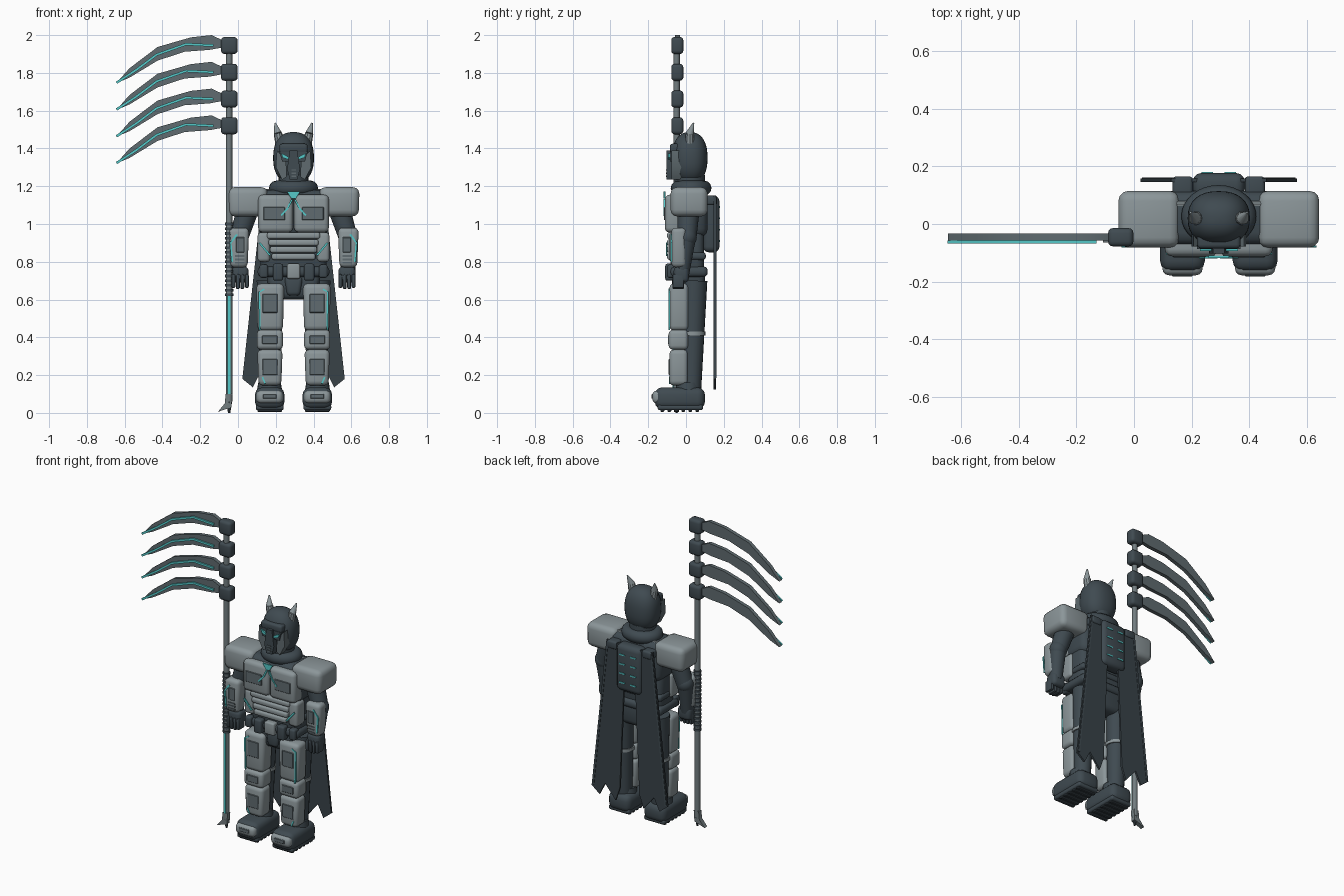
import bpy, bmesh, math
from mathutils import Vector, Matrix

C = 0.294  # centre line of the figure


def mat(name, r, g, b):
    m = bpy.data.materials.new(name)
    m.diffuse_color = (r, g, b, 1)
    return m


DARK = mat("dark slate", 0.050, 0.069, 0.082)
LIGHT = mat("light grey armour", 0.26, 0.305, 0.32)
MID = mat("mid grey panel", 0.115, 0.147, 0.160)
TEAL = mat("teal glow", 0.09, 0.58, 0.58)
CLOTH = mat("cape cloth", 0.040, 0.054, 0.064)
STEEL = mat("shaft steel", 0.17, 0.205, 0.216)


def finish(bm, name, m, angle=35):
    bmesh.ops.recalc_face_normals(bm, faces=bm.faces[:])
    me = bpy.data.meshes.new(name)
    bm.to_mesh(me)
    bm.free()
    ob = bpy.data.objects.new(name, me)
    bpy.context.collection.objects.link(ob)
    me.materials.append(m)
    bpy.context.view_layer.objects.active = ob
    ob.select_set(True)
    bpy.ops.object.shade_smooth_by_angle(angle=math.radians(angle))
    ob.select_set(False)
    return ob


def box(name, x, y, z, m, bev=0.01, taper=1.0, seg=3):
    """Rounded box from (min, max) ranges; taper scales the bottom in x."""
    bm = bmesh.new()
    bmesh.ops.create_cube(bm, size=1)
    for v in bm.verts:
        k = taper if v.co.z < 0 else 1
        v.co = Vector([(r[0] + r[1]) / 2 + c * (r[1] - r[0])
                       for r, c in zip((x, y, z), (v.co.x * k, v.co.y, v.co.z))])
    if bev:
        bmesh.ops.bevel(bm, geom=bm.edges[:], offset=bev, segments=seg, profile=0.5, affect='EDGES')
    return finish(bm, name, m)


def ball(name, c, r, m, p=1.0):
    """Ellipsoid; p below 1 makes it boxier."""
    bm = bmesh.new()
    bmesh.ops.create_uvsphere(bm, u_segments=32, v_segments=20, radius=1)
    for v in bm.verts:
        v.co = Vector([c[i] + r[i] * math.copysign(abs(v.co[i]) ** p, v.co[i]) for i in range(3)])
    return finish(bm, name, m, 60)


def limb(name, a, b, r0, r1, m, n=20):
    a, b = Vector(a), Vector(b)
    bm = bmesh.new()
    rot = (b - a).to_track_quat('Z', 'Y').to_matrix().to_4x4()
    bmesh.ops.create_cone(bm, cap_ends=True, segments=n, radius1=r0, radius2=r1,
                          depth=(b - a).length, matrix=Matrix.Translation((a + b) / 2) @ rot)
    return finish(bm, name, m)


def plate(name, pts, y, m):
    """Outline in x,z extruded between two y values."""
    bm = bmesh.new()
    f = bm.faces.new([bm.verts.new((px, y[0], pz)) for px, pz in pts])
    ext = bmesh.ops.extrude_face_region(bm, geom=[f])["geom"]
    for v in ext:
        if isinstance(v, bmesh.types.BMVert):
            v.co.y = y[1]
    return finish(bm, name, m)


def line(name, pts, w, y, m=TEAL, depth=0.008):
    """Thin glowing strip along a path in x,z, front at y."""
    P = [Vector(p) for p in pts]
    a, b = [], []
    for i, p in enumerate(P):
        d = (P[min(i + 1, len(P) - 1)] - P[max(i - 1, 0)]).normalized()
        n = Vector((-d.y, d.x)) * w / 2
        a.append(p + n)
        b.append(p - n)
    return plate(name, [tuple(p) for p in a + b[::-1]], (y, y + depth), m)


# --- polearm ---
SX, SY = -0.047, -0.05
limb("shaft", (SX, SY, 0.06), (SX, SY, 1.95), 0.017, 0.017, STEEL, 12)
line("shaft_strip", [(SX, 0.10), (SX, 0.62)], 0.016, SY - 0.021)
for i in range(16):
    z = 0.625 + i * 0.025
    limb("grip_ring", (SX, SY, z - 0.007), (SX, SY, z + 0.007), 0.023, 0.023, DARK, 12)
plate("foot_spike", [(-0.03, 0.10), (-0.065, 0.10), (-0.07, 0.05), (-0.107, 0.005), (-0.035, 0.03)],
      (SY - 0.014, SY + 0.014), STEEL)
limb("foot_point", (SX, SY, 0.06), (SX, SY, 0.0), 0.016, 0.006, DARK, 8)
EDGE = [(-0.08, 1.972), (-0.14, 2.0), (-0.25, 1.988), (-0.426, 1.937), (-0.574, 1.825), (-0.645, 1.745),
        (-0.574, 1.775), (-0.426, 1.865), (-0.283, 1.912), (-0.15, 1.922), (-0.08, 1.935)]
GLOW = [(-0.13, 1.945), (-0.275, 1.952), (-0.43, 1.897), (-0.54, 1.815), (-0.643, 1.748)]
for i in range(4):
    d = 0.1417 * i
    box("blade_hub", (-0.09, -0.002), (-0.078, -0.014), (1.90 - d, 1.99 - d), DARK, 0.018)
    plate("blade", [(x, z - d) for x, z in EDGE], (-0.057, -0.033), MID)
    line("blade_glow", [(x, z - d) for x, z in GLOW], 0.013, -0.067, depth=0.0095)

# --- head ---
ball("helmet", (C, 0.02, 1.35), (0.108, 0.094, 0.137), DARK, 0.85)
box("brow", (C - 0.075, C + 0.075), (-0.085, 0.0), (1.375, 1.425), DARK, 0.014)
plate("muzzle", [(C - 0.02, 1.39), (C + 0.02, 1.39), (C + 0.034, 1.29), (C + 0.02, 1.235),
                 (C - 0.02, 1.235), (C - 0.034, 1.29)], (-0.102, 0), DARK)
for i in range(3):
    box("muzzle_vent", (C - 0.012, C + 0.012), (-0.106, -0.1), (1.25 + i * .016, 1.257 + i * .016), MID, 0)

# --- neck, torso and hips ---
bm = bmesh.new()
N, K = 32, 12
ring = [[bm.verts.new((C + (0.09 + 0.04 * math.cos(q)) * math.cos(t),
                       0.027 + (0.068 + 0.04 * math.cos(q)) * math.sin(t), 1.19 + 0.04 * math.sin(q)))
         for q in [j * math.tau / K for j in range(K)]] for t in [i * math.tau / N for i in range(N)]]
for i in range(N):
    for j in range(K):
        bm.faces.new((ring[i][j], ring[(i + 1) % N][j], ring[(i + 1) % N][(j + 1) % K], ring[i][(j + 1) % K]))
finish(bm, "collar", DARK, 60)
limb("neck", (C, 0.02, 1.1), (C, 0.02, 1.26), 0.08, 0.08, DARK)
box("chest_core", (C - 0.2, C + 0.2), (-0.075, 0.115), (0.93, 1.18), DARK, 0.045, 0.9)
box("waist", (C - 0.175, C + 0.175), (-0.065, 0.095), (0.72, 1.0), DARK, 0.04)
box("pelvis", (C - 0.15, C + 0.15), (-0.06, 0.1), (0.6, 0.76), DARK, 0.035, 0.8)
box("belt", (C - 0.19, C + 0.19), (-0.085, 0.115), (0.72, 0.775), DARK, 0.022)
box("back_belt", (C - 0.185, C + 0.185), (0.0, 0.105), (0.81, 0.85), DARK, 0.015)
box("buckle", (C - 0.035, C + 0.035), (-0.105, -0.06), (0.71, 0.79), LIGHT, 0.01)
box("codpiece", (C - 0.05, C + 0.05), (-0.075, 0.0), (0.62, 0.72), DARK, 0.02, 0.7)
for i in range(4):
    w = 0.14 - 0.008 * (3 - i)
    box("belly_band", (C - w, C + w), (-0.1, -0.03), (0.81 + i * .037, 0.845 + i * .037), LIGHT, 0.012)
plate("throat_glow", [(C - 0.035, 1.172), (C + 0.035, 1.172), (C + 0.012, 1.135), (C - 0.012, 1.135)],
      (-0.118, -0.109), TEAL)

# --- backpack ---
box("backpack", (C - 0.09, C + 0.09), (0.09, 0.177), (0.85, 1.15), DARK, 0.03)
for i in range(4):
    z = 0.91 + i * 0.06
    for s in (-1, 1):
        line("backpack_light", [(C + s * 0.02, z), (C + s * 0.06, z)], 0.008, 0.173)

# --- mirrored parts ---
for s in (-1, 1):
    def X(a, b, s=s):
        return tuple(sorted((C + s * a, C + s * b)))

    def M(pts, s=s):
        return [(C + s * x, z) for x, z in pts]

    # helmet horns and face
    limb("horn_base", (C + s * 0.07, 0.02, 1.42), (C + s * 0.083, 0.02, 1.48), 0.026, 0.022, LIGHT, 10)
    limb("horn", (C + s * 0.083, 0.02, 1.478), (C + s * 0.098, 0.04, 1.535), 0.022, 0.004, LIGHT, 10)
    plate("cheek", M([(0.04, 1.34), (0.088, 1.39), (0.094, 1.30), (0.06, 1.235), (0.036, 1.25)]),
          (-0.078, 0.0), MID)
    plate("eye", M([(0.018, 1.348), (0.03, 1.342), (0.058, 1.352), (0.066, 1.374), (0.045, 1.366)]),
          (-0.094, -0.085), TEAL)
    plate("eye_socket", M([(0.01, 1.33), (0.06, 1.33), (0.075, 1.385), (0.01, 1.385)]), (-0.086, 0), DARK)
    # chest armour
    box("chest_plate", X(0.003, 0.187), (-0.112, -0.02), (0.955, 1.155), LIGHT, 0.025)
    box("chest_panel", X(0.045, 0.16), (-0.116, -0.108), (1.02, 1.09), MID, 0.003, seg=1)
    line("chest_glow", M([(0.008, 1.13), (0.03, 1.085), (0.065, 1.045)]), 0.009, -0.119)
    box("side_plate", X(0.125, 0.19), (-0.09, 0.0), (0.80, 0.955), LIGHT, 0.018)
    line("side_glow", M([(0.18, 0.90), (0.15, 0.865), (0.125, 0.835)]), 0.01, -0.105)
    limb("shoulder_strap", (C + s * 0.1, 0.07, 1.172), (C + s * 0.19, 0.07, 1.172), 0.012, 0.012, LIGHT, 10)
    box("belt_pouch", X(0.055, 0.11), (-0.11, -0.06), (0.70, 0.79), DARK, 0.012)
    box("hip_pouch", X(0.135, 0.18), (-0.1, -0.05), (0.715, 0.785), DARK, 0.012)
    # shoulder and arm
    box("pauldron", X(0.135, 0.349), (-0.082, 0.115), (1.04, 1.195), LIGHT, 0.035, 0.97)
    limb("upper_arm", (C + s * 0.292, 0.005, 0.92), (C + s * 0.235, 0.015, 1.1), 0.05, 0.06, DARK)
    ball("elbow", (C + s * 0.292, 0.005, 0.93), (0.052, 0.052, 0.055), DARK)
    limb("forearm", (C + s * 0.288, -0.02, 0.74), (C + s * 0.292, 0.003, 0.93), 0.038, 0.05, DARK)
    box("forearm_plate", X(0.235, 0.345), (-0.078, 0.002), (0.77, 0.98), LIGHT, 0.024, 0.85)
    box("forearm_panel", X(0.26, 0.305), (-0.082, -0.074), (0.85, 0.93), MID, 0.003, seg=1)
    for i in range(3):
        box("wrist_slot", X(0.26, 0.31), (-0.082, -0.075), (0.79 + i * .018, 0.799 + i * .018), MID, 0)
    line("forearm_glow", M([(0.30, 0.945), (0.333, 0.90), (0.325, 0.80)]), 0.01, -0.082)
    box("palm", X(0.238, 0.328), (-0.065, 0.015), (0.69, 0.775), DARK, 0.022)
    for i in range(4):
        a = 0.237 + i * 0.0235
        box("finger", X(a, a + 0.021), (-0.072, -0.01), (0.652 + 0.006 * abs(i - 1.5), 0.735), DARK, 0.009, seg=2)
    # leg
    L = 0.127
    limb("leg", (C + s * L, 0.03, 0.08), (C + s * L, 0.045, 0.70), 0.048, 0.068, DARK)
    box("thigh_plate", X(0.05, 0.197), (-0.088, 0.015), (0.435, 0.685), LIGHT, 0.026, 0.92)
    box("thigh_panel", X(0.085, 0.165), (-0.092, -0.084), (0.53, 0.63), MID, 0.003, seg=1)
    line("thigh_glow", M([(0.155, 0.655), (0.181, 0.64), (0.178, 0.44)]), 0.009, -0.093)
    box("knee_plate", X(0.056, 0.194), (-0.092, 0.012), (0.335, 0.44), LIGHT, 0.022)
    box("knee_panel", X(0.085, 0.167), (-0.096, -0.088), (0.365, 0.41), MID, 0.003, seg=1)
    limb("knee_strap", (C + s * L, 0.037, 0.41), (C + s * L, 0.037, 0.43), 0.066, 0.066, LIGHT)
    box("shin_plate", X(0.058, 0.192), (-0.088, 0.01), (0.145, 0.335), LIGHT, 0.024, 0.9)
    box("shin_panel", X(0.085, 0.165), (-0.092, -0.084), (0.20, 0.285), MID, 0.003, seg=1)
    line("shin_glow", M([(0.165, 0.19), (0.15, 0.155)]), 0.008, -0.091)
    # boot
    box("boot", X(0.048, 0.204), (-0.165, 0.1), (0.02, 0.135), DARK, 0.038)
    limb("ankle_cuff", (C + s * L, 0.01, 0.11), (C + s * L, 0.01, 0.16), 0.068, 0.06, DARK)
    box("toe_cap", X(0.056, 0.196), (-0.178, -0.105), (0.05, 0.118), LIGHT, 0.024)
    box("toe_panel", X(0.09, 0.162), (-0.182, -0.174), (0.075, 0.1), MID, 0.003, seg=1)
    box("sole", X(0.052, 0.2), (-0.15, 0.09), (0.014, 0.045), DARK, 0.012)
    for i in range(6):
        box("tread", X(0.06, 0.192), (-0.135 + i * .037, -0.115 + i * .037), (0.006, 0.03), DARK, 0.003, seg=1)
    # cape half with a ragged hem
    plate("cape", M([(0.03, 1.14), (0.165, 1.15), (0.271, 0.18), (0.215, 0.135), (0.175, 0.215),
                     (0.10, 0.125), (0.07, 0.21)]), (0.146, 0.158), CLOTH)
    line("cape_hem", M([(0.158, 1.14), (0.26, 0.185)]), 0.012, 0.153, DARK)
    box("cape_clasp", X(0.09, 0.16), (0.09, 0.165), (1.1, 1.15), DARK, 0.012)
